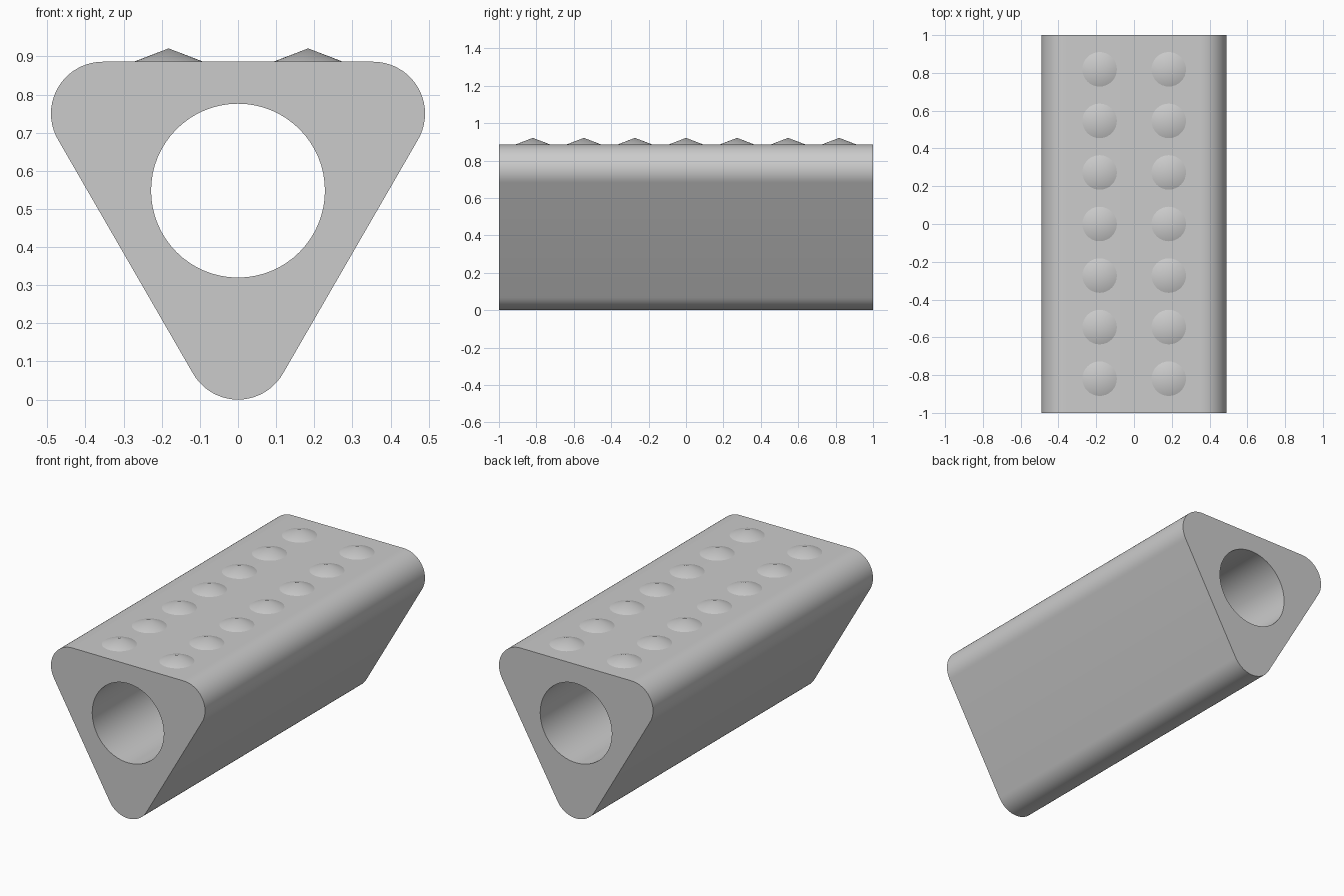
import bpy
import bmesh
from math import cos, sin, pi, radians, sqrt

if "Cube" in bpy.data.objects:
    bpy.data.objects.remove(bpy.data.objects["Cube"])

CORNER_R = 0.136
SIDE = 0.709
TOP = CORNER_R * 2 + SIDE * sqrt(3) / 2

grey = bpy.data.materials.new("light_grey")
grey.use_nodes = True
grey.diffuse_color = (0.6, 0.6, 0.6, 1)
grey.node_tree.nodes["Principled BSDF"].inputs["Base Color"].default_value = (0.6, 0.6, 0.6, 1)


def arc(cx, cz, r, start, sweep, steps):
    """Points along an arc in the XZ plane."""
    angles = [radians(start + sweep * i / steps) for i in range(steps + 1)]
    return [(cx + r * cos(a), cz + r * sin(a)) for a in angles]


def finish(obj, angle):
    obj.data.materials.append(grey)
    bpy.ops.object.select_all(action="DESELECT")
    obj.select_set(True)
    bpy.context.view_layer.objects.active = obj
    bpy.ops.object.shade_smooth_by_angle(angle=radians(angle))


# Rounded triangular bar with a round bore
outline = []
corners = [(SIDE / 2, TOP - CORNER_R, -30), (-SIDE / 2, TOP - CORNER_R, 90), (0, CORNER_R, 210)]
for cx, cz, start in corners:
    outline += arc(cx, cz, CORNER_R, start, 120, 20)
bore = arc(0, 0.548, 0.228, 0, 360, 64)[:-1]

bm = bmesh.new()
edges = []
for loop in (outline, bore):
    verts = [bm.verts.new((x, -1, z)) for x, z in loop]
    edges += [bm.edges.new((verts[i - 1], verts[i])) for i in range(len(verts))]
bmesh.ops.triangle_fill(bm, edges=edges, use_beauty=True, normal=(0, -1, 0))
front = bm.faces[:]
swept = bmesh.ops.extrude_face_region(bm, geom=front, use_keep_orig=True)["geom"]
bmesh.ops.translate(bm, vec=(0, 2, 0), verts=[v for v in swept if isinstance(v, bmesh.types.BMVert)])
bmesh.ops.recalc_face_normals(bm, faces=bm.faces[:])
mesh = bpy.data.meshes.new("triangular_bar")
bm.to_mesh(mesh)
bm.free()
bar = bpy.data.objects.new("triangular_bar", mesh)
bpy.context.collection.objects.link(bar)
finish(bar, 40)

# Two rows of low conical studs along the top
for side, x in (("right", -0.182), ("left", 0.184)):
    for i in range(7):
        bpy.ops.mesh.primitive_cone_add(vertices=32, radius1=0.094, radius2=0, depth=0.036,
                                        end_fill_type="NOTHING",
                                        location=(x, (i - 3) * 0.273, TOP + 0.017))
        stud = bpy.context.object
        stud.name = f"{side}_stud_{i + 1}"
        finish(stud, 60)
